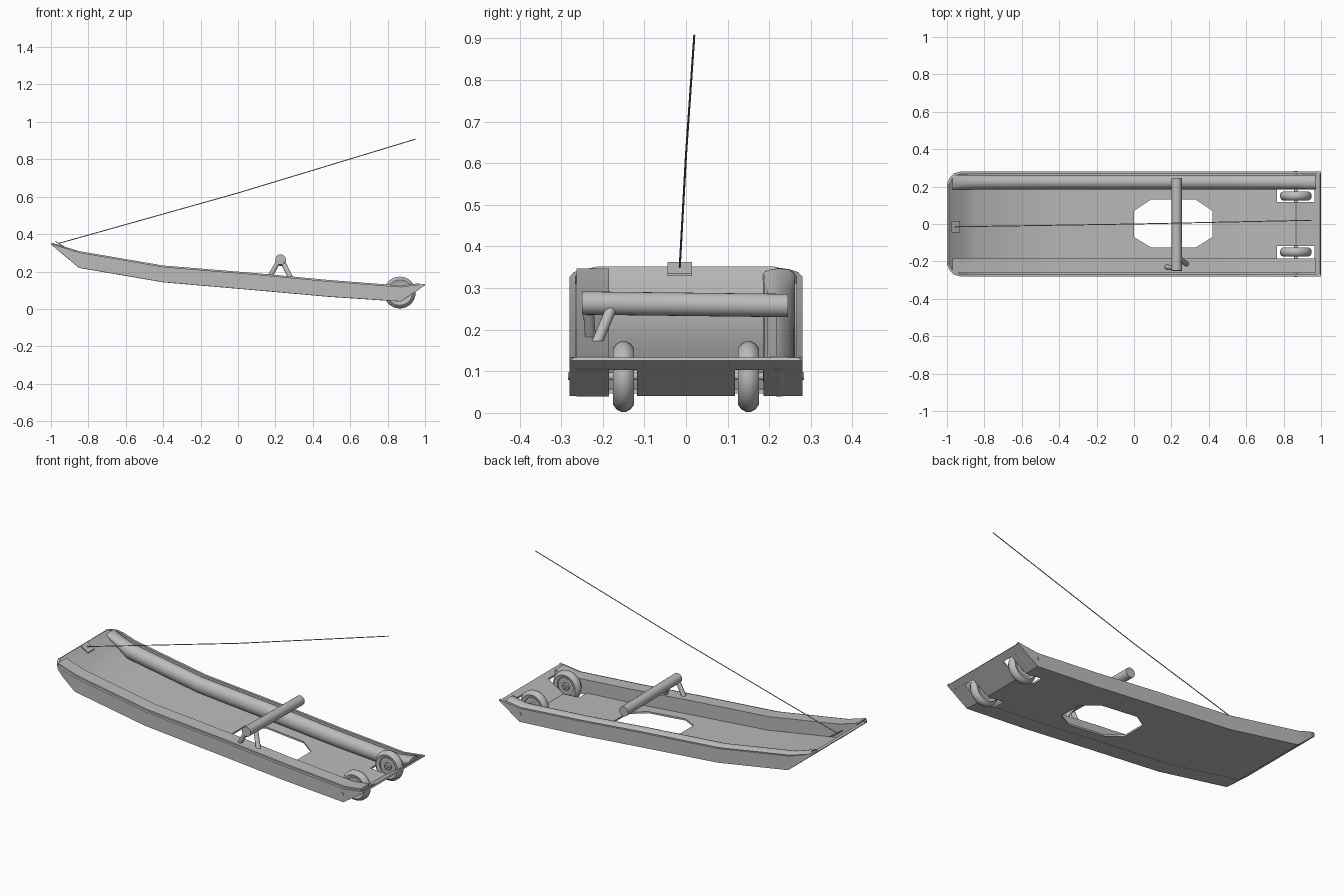
import bpy, bmesh, math
from mathutils import Vector

if "Cube" in bpy.data.objects:
    bpy.data.objects.remove(bpy.data.objects["Cube"])

grey = bpy.data.materials.new("light grey")
grey.diffuse_color = (0.5, 0.5, 0.5, 1)
grey.use_nodes = True
grey.node_tree.nodes["Principled BSDF"].inputs["Base Color"].default_value = grey.diffuse_color

# hull stations: x, floor z, rim z, half width
HULL = [(-1, .345, .35, .215), (-.985, .332, .345, .25), (-.965, .315, .338, .27),
        (-.93, .287, .327, .28), (-.85, .22, .302, .28), (-.4, .143, .225, .28),
        (.1, .10, .184, .28), (.48, .066, .148, .28), (.87, .04, .118, .28),
        (1, .126, .134, .28)]


def finish(name, bm, smooth=None):
    bmesh.ops.recalc_face_normals(bm, faces=bm.faces)
    me = bpy.data.meshes.new(name)
    bm.to_mesh(me)
    bm.free()
    me.materials.append(grey)
    ob = bpy.data.objects.new(name, me)
    bpy.context.collection.objects.link(ob)
    if smooth:
        shade(ob, smooth)
    return ob


def shade(ob, angle):
    bpy.ops.object.select_all(action='DESELECT')
    ob.select_set(True)
    bpy.context.view_layer.objects.active = ob
    bpy.ops.object.shade_smooth_by_angle(angle=math.radians(angle))


def loft(name, rings, smooth=None, closed=False):
    """Skin a list of equal rings; closed joins the last ring to the first."""
    bm = bmesh.new()
    vs = [[bm.verts.new(p) for p in r] for r in rings]
    n = len(vs[0])
    pairs = list(zip(vs, vs[1:])) + ([(vs[-1], vs[0])] if closed else [])
    for a, b in pairs:
        for i in range(n):
            j = (i + 1) % n
            bm.faces.new((a[i], a[j], b[j], b[i]))
    if not closed:
        bm.faces.new(vs[0])
        bm.faces.new(vs[-1])
    return finish(name, bm, smooth)


def rod(name, pts, r, n=16):
    pts = [Vector(p) for p in pts]
    d = (pts[-1] - pts[0]).normalized()
    u = d.orthogonal().normalized()
    v = d.cross(u)
    ts = [2 * math.pi * i / n for i in range(n)]
    return loft(name, [[p + r * (math.cos(t) * u + math.sin(t) * v) for t in ts]
                       for p in pts], 40)


def lathe_y(name, prof, c, n=32):
    """Revolve a closed (radius, y) profile about the y axis."""
    rings = []
    for i in range(n):
        t = 2 * math.pi * i / n
        rings.append([(c[0] + r * math.cos(t), c[1] + y, c[2] + r * math.sin(t))
                      for r, y in prof])
    return loft(name, rings, 40, closed=True)


def heights(x):
    for a, b in zip(HULL, HULL[1:]):
        if a[0] <= x <= b[0]:
            f = (x - a[0]) / (b[0] - a[0])
            return a[1] + f * (b[1] - a[1]), a[2] + f * (b[2] - a[2])


def prism(outline, z0=-.1, z1=.3):
    ob = loft("cutter", [[(x, y, z) for x, y in outline] for z in (z0, z1)])
    ob.hide_render = True
    return ob


# hull: bent floor with upright side walls
bm = bmesh.new()
prev = None
for x, zf, zt, w in HULL:
    row = [bm.verts.new(p) for p in ((x, -w, zt), (x, -w, zf), (x, w, zf), (x, w, zt))]
    if prev:
        for i in range(3):
            bm.faces.new((prev[i], prev[i + 1], row[i + 1], row[i]))
    prev = row
hull = finish("hull", bm)
# make the outside of the shell the normal side
if min(hull.data.polygons, key=lambda p: abs(p.center.x) + abs(p.center.y)).normal.z > 0:
    hull.data.flip_normals()
sol = hull.modifiers.new("shell", 'SOLIDIFY')
sol.thickness = .014
sol.offset = -1

# octagonal floor opening and wheel slots
cutters = [prism([(0, -.07), (.09, -.125), (.33, -.125), (.42, -.07),
                  (.42, .07), (.33, .13), (.09, .13), (0, .07)])]
for s in (-1, 1):
    cutters.append(prism([(.765, s * .118), (.965, s * .118),
                          (.965, s * .186), (.765, s * .186)]))
for c in cutters:
    m = hull.modifiers.new("cut", 'BOOLEAN')
    m.operation = 'DIFFERENCE'
    m.solver = 'EXACT'
    m.object = c
dg = bpy.context.evaluated_depsgraph_get()
cut_mesh = bpy.data.meshes.new_from_object(hull.evaluated_get(dg))
hull.modifiers.clear()
hull.data = cut_mesh
for c in cutters:
    bpy.data.objects.remove(c)
shade(hull, 30)

# side bolsters: rounded on the back side, flat on the front side
xs = [-.97, -.93, -.85, -.4, .1, .48, .87, .97]
for name, s, n in (("back_bolster", 1, 20), ("front_bolster", -1, 4)):
    rings = []
    k = math.sqrt(2) if n == 4 else 1
    for x in xs:
        zf, zt = heights(x)
        h = (zt - zf) / 2 + .004
        rings.append([(x, s * .224 + .039 * k * math.cos(t), (zf + zt) / 2 + .003 + h * k * math.sin(t))
                      for t in [2 * math.pi * (i + .5) / n for i in range(n)]])
    loft(name, rings, 35)

# crossbar and its splayed legs
rod("crossbar", [(.228, -.25, .264), (.228, .245, .258)], .028, 24)
rod("crossbar_leg_a", [(.16, -.228, .155), (.217, -.235, .255)], .013)
rod("crossbar_leg_b", [(.29, -.222, .15), (.24, -.18, .25)], .013)

# wheels with hubs and short axles
tyre = [(.05, -.02), (.068, -.025), (.079, -.017), (.085, -.006), (.085, .006),
        (.079, .017), (.068, .025), (.05, .02)]
hub = [(.008, -.022), (.02, -.022), (.022, -.012), (.051, -.012),
       (.051, .012), (.022, .012), (.02, .022), (.008, .022)]
for s, side in ((-1, "front"), (1, "back")):
    c = (.865, s * .15, .0875)
    lathe_y(side + "_tyre", tyre, c)
    lathe_y(side + "_hub", hub, c)
    rod(side + "_axle", [(.865, s * .113, .0875), (.865, s * .284, .0875)], .009)

# bow tab and pull cord
bm = bmesh.new()
bmesh.ops.create_cube(bm, size=1)
for v in bm.verts:
    v.co = Vector((v.co.x * .045, v.co.y * .06, v.co.z * .006 - v.co.x * .028))
tab = finish("bow_tab", bm)
tab.location = (-.952, -.015, .346)
rod("pull_cord", [(-.96, -.015, .35), (0, .0, .62), (.95, .02, .908)], .0025, 8)
